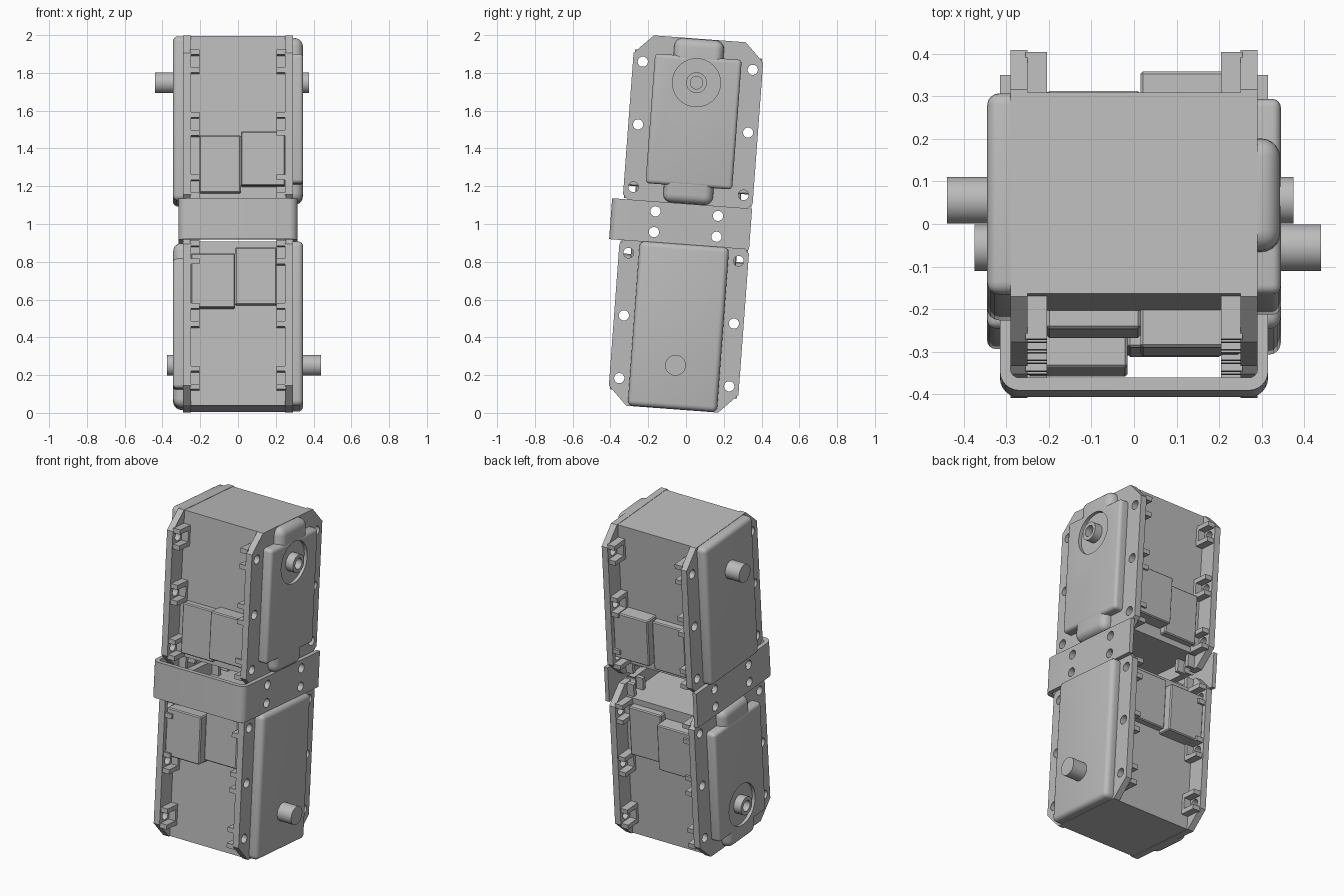
import bpy, bmesh, math
from mathutils import Matrix, Vector

if "Cube" in bpy.data.objects:
    bpy.data.objects.remove(bpy.data.objects["Cube"])

grey = bpy.data.materials.new("light_grey")
grey.use_nodes = True
COLOUR = (0.5, 0.5, 0.5, 1)
grey.diffuse_color = COLOUR
grey.node_tree.nodes["Principled BSDF"].inputs["Base Color"].default_value = COLOUR

# Whole assembly leans backwards; the lower actuator is the upper one turned over
LEAN = Matrix.Translation((0, 0, 1)) @ Matrix.Rotation(math.radians(-4.25), 4, 'X')
FLIP = Matrix.Rotation(math.pi, 4, 'Y')
HOLES = (0.175, 0.507, 0.84)
EAR = 0.292
PIN_W = 0.75


def box(bm, x, y, z):
    """Box from three (low, high) ranges."""
    size = Matrix.Diagonal((x[1] - x[0], y[1] - y[0], z[1] - z[0], 1))
    mid = Vector((x[0] + x[1], y[0] + y[1], z[0] + z[1])) / 2
    bmesh.ops.create_cube(bm, size=1, matrix=Matrix.Translation(mid) @ size)


def rod(bm, x, y, z, radius, sides=32):
    """Cylinder along x."""
    place = Matrix.Translation(((x[0] + x[1]) / 2, y, z)) @ Matrix.Rotation(math.pi / 2, 4, 'Y')
    bmesh.ops.create_cone(bm, cap_ends=True, segments=sides, radius1=radius,
                          radius2=radius, depth=x[1] - x[0], matrix=place)


def prism(bm, points, move):
    """Extrude a flat outline along a vector."""
    face = bm.faces.new([bm.verts.new(p) for p in points])
    out = bmesh.ops.extrude_face_region(bm, geom=[face])
    bmesh.ops.translate(bm, vec=move, verts=[v for v in out["geom"] if isinstance(v, bmesh.types.BMVert)])
    bmesh.ops.recalc_face_normals(bm, faces=bm.faces[:])


def make(name, build, bevel=0, segments=4, cut=None, join=None):
    """Mesh object from a build function, with its modifiers applied."""
    def raw(label, fn):
        bm = bmesh.new()
        fn(bm)
        mesh = bpy.data.meshes.new(label)
        bm.to_mesh(mesh)
        bm.free()
        ob = bpy.data.objects.new(label, mesh)
        bpy.context.collection.objects.link(ob)
        return ob
    ob = raw(name, build)
    helpers = []
    if bevel:
        mod = ob.modifiers.new("round", 'BEVEL')
        mod.width, mod.segments, mod.limit_method = bevel, segments, 'ANGLE'
    for fn, kind in ((join, 'UNION'), (cut, 'DIFFERENCE')):
        if fn:
            helper = raw(name + "_helper", fn)
            helper.hide_render = True
            helpers.append(helper)
            mod = ob.modifiers.new(kind, 'BOOLEAN')
            mod.operation, mod.object, mod.solver = kind, helper, 'EXACT'
    bpy.context.view_layer.update()
    done = bpy.data.meshes.new_from_object(ob.evaluated_get(bpy.context.evaluated_depsgraph_get()))
    ob.modifiers.clear()
    ob.data = done
    for helper in helpers:
        bpy.data.objects.remove(helper)
    done.materials.clear()
    done.materials.append(grey)
    return ob


# Parts of one actuator
def core(bm):
    box(bm, (-0.27, 0.27), (-0.237, 0.237), (0.11, 0.981))


def plain_cover(bm):
    box(bm, (-0.345, -0.26), (-0.237, 0.237), (0.108, 0.981))


def wide_cover(bm):
    box(bm, (0.25, 0.345), (-0.23, 0.23), (0.2, 0.888))


def narrow_cover(bm):
    box(bm, (0.22, 0.3435), (-0.132, 0.132), (0.108, 0.981))


def horn_recess(bm):
    rod(bm, (0.325, 0.4), 0, PIN_W, 0.127, 48)


def horn(bm):
    rod(bm, (0.3, 0.375), 0, PIN_W, 0.055)


def horn_bore(bm):
    rod(bm, (0.335, 0.4), 0, PIN_W, 0.033)


def shaft(bm):
    rod(bm, (-0.44, -0.3), 0, PIN_W, 0.055)


def plate(side):
    def build(bm):
        e, lo, hi, c = 0.344, 0.032, 0.983, 0.1
        outline = [(e, lo + c), (e, hi - c), (e - c, hi), (c - e, hi),
                   (-e, hi - c), (-e, lo + c), (c - e, lo), (e - c, lo)]
        prism(bm, [(side * 0.25, y, z) for y, z in outline], (side * 0.04, 0, 0))
    return build


def plate_holes(bm):
    for y in (-EAR, EAR):
        for z in HOLES:
            rod(bm, (-0.4, 0.4), y, z, 0.027, 24)
    for y in (-0.166, 0.166):
        rod(bm, (-0.4, 0.4), y, 0.055, 0.027, 24)


def nut_pockets(bm):
    # Open C-shaped holders behind every plate hole
    for sx in (-1, 1):
        xs = sorted((sx * 0.205, sx * 0.255))
        for sy in (-1, 1):
            for z in HOLES:
                for dz in (-0.048, 0.048):
                    box(bm, xs, sorted((sy * 0.23, sy * 0.338)), (z + dz - 0.014, z + dz + 0.014))
                box(bm, xs, sorted((sy * 0.23, sy * 0.255)), (z - 0.05, z + 0.05))
            for edge in (-1, 1):
                y = sy * 0.166 + edge * 0.045
                box(bm, xs, (y - 0.012, y + 0.012), (0.035, 0.12))


def sockets(bm):
    # Raised connector beside a flatter panel, on front and back
    for sy in (-1, 1):
        box(bm, (0.015, 0.25), sorted((sy * 0.22, sy * 0.325)), (0.18, 0.468))
        box(bm, (-0.205, 0.015), sorted((sy * 0.22, sy * 0.28)), (0.145, 0.45))


parts = [
    make("body", core),
    make("plain_cover", plain_cover, bevel=0.028),
    make("stepped_cover_ends", narrow_cover, bevel=0.045, segments=5, cut=horn_recess),
    make("stepped_cover", wide_cover, bevel=0.02, cut=horn_recess),
    make("horn", horn, cut=horn_bore),
    make("shaft", shaft),
    make("right_flange", plate(-1), cut=plate_holes),
    make("left_flange", plate(1), cut=plate_holes),
    make("nut_pockets", nut_pockets),
    make("connectors", sockets, bevel=0.006, segments=1),
]
everything = []
for part in parts:
    twin = part.copy()
    bpy.context.collection.objects.link(twin)
    twin.name = "lower_" + part.name
    part.name = "upper_" + part.name
    part.matrix_world = LEAN
    twin.matrix_world = LEAN @ FLIP
    everything += [part, twin]


# U-shaped strap joining the two actuators
def strap(bm):
    def corner(half, back, radius):
        steps = [math.pi / 2 * i / 6 for i in range(7)]
        return [(half - radius + radius * math.cos(a), back + radius - radius * math.sin(a)) for a in steps]
    outer = [(0.315, 0.343)] + corner(0.315, -0.4, 0.045)
    inner = [(0.29, 0.343)] + corner(0.29, -0.37, 0.02)
    half = lambda pts, s: [(s * x, y, -0.11) for x, y in pts]
    loop = half(outer, 1) + half(outer[::-1], -1) + half(inner, -1) + half(inner[::-1], 1)
    prism(bm, loop, (0, 0, 0.217))


def strap_holes(bm):
    for y in (-0.166, 0.166):
        for z in (-0.055, 0.055):
            rod(bm, (-0.4, 0.4), y, z, 0.027, 24)


bracket = make("joining_bracket", strap, cut=strap_holes)
bracket.matrix_world = LEAN
everything.append(bracket)

# Smooth rounded parts, keep hard edges
bpy.ops.object.select_all(action='DESELECT')
for ob in everything:
    ob.select_set(True)
bpy.context.view_layer.objects.active = bracket
bpy.ops.object.shade_smooth_by_angle(angle=math.radians(35))
